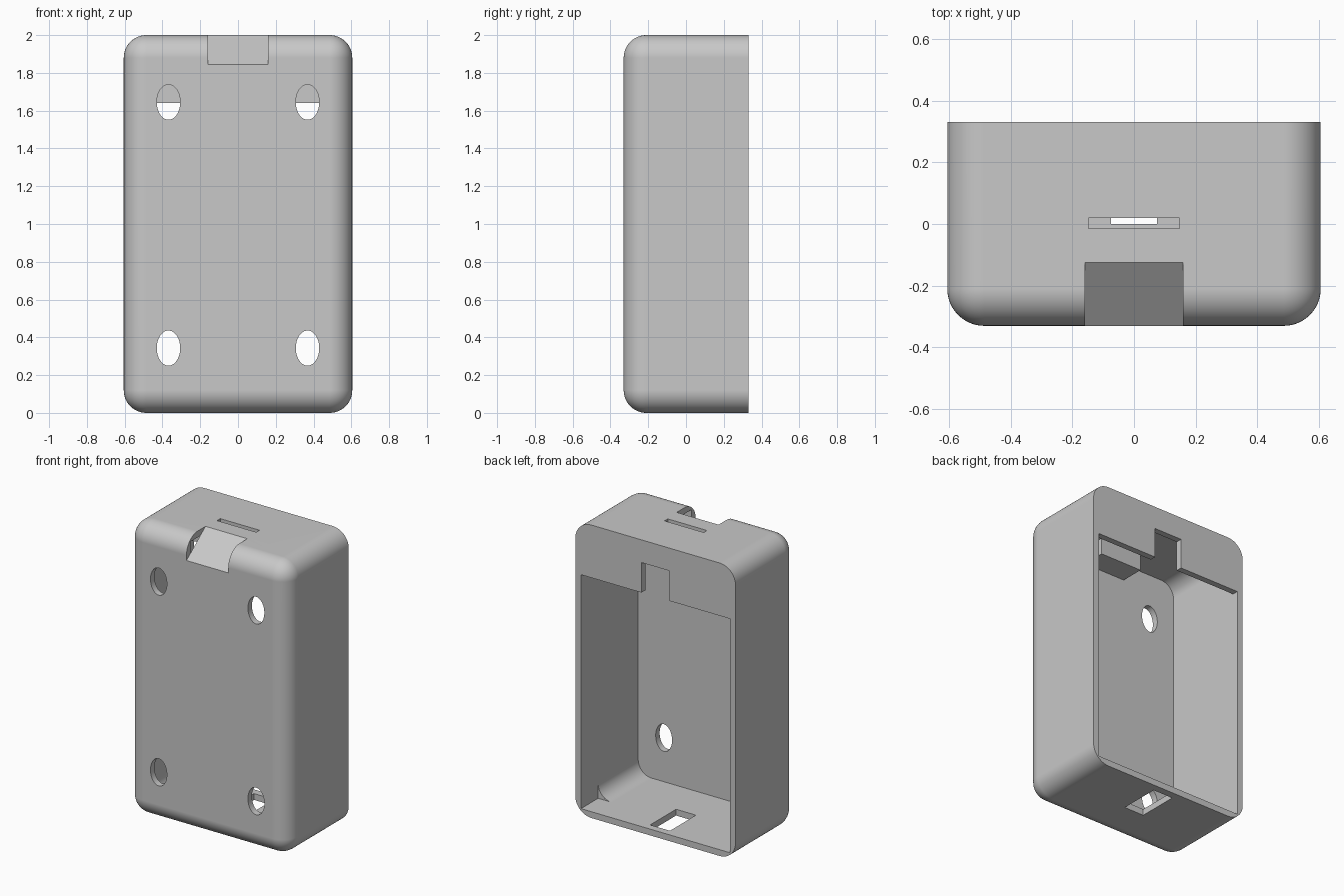
import bpy, bmesh, math
from mathutils import Matrix

old = bpy.data.objects.get("Cube")
if old:
    bpy.data.objects.remove(old, do_unlink=True)

# Overall sizes
W, D, H = 0.605, 0.33, 2.0      # half width, half depth, height
WALL, ROUND = 0.043, 0.12

grey = bpy.data.materials.new("plain grey plastic")
grey.use_nodes = True
grey.diffuse_color = (0.58, 0.58, 0.58, 1)
grey.node_tree.nodes["Principled BSDF"].inputs["Base Color"].default_value = (0.58, 0.58, 0.58, 1)


def finish(name, bm):
    bmesh.ops.recalc_face_normals(bm, faces=bm.faces)
    mesh = bpy.data.meshes.new(name)
    bm.to_mesh(mesh)
    bm.free()
    mesh.materials.append(grey)
    obj = bpy.data.objects.new(name, mesh)
    bpy.context.collection.objects.link(obj)
    return obj


def box(name, x, y, z, radius=0, rounded=None, segments=12):
    """Box from (min, max) ranges; edges accepted by the rule are rounded."""
    bm = bmesh.new()
    bmesh.ops.create_cube(bm, size=1)
    for v in bm.verts:
        v.co = [lo + (c + 0.5) * (hi - lo) for c, (lo, hi) in zip(v.co, (x, y, z))]
    if rounded:
        edges = [e for e in bm.edges if rounded(*e.verts)]
        bmesh.ops.bevel(bm, geom=edges, offset=radius, segments=segments,
                        profile=0.5, affect='EDGES', clamp_overlap=True)
    return finish(name, bm)


def oval_cutter(x, z):
    bm = bmesh.new()
    bmesh.ops.create_cone(bm, cap_ends=True, segments=48, radius1=1, radius2=1, depth=1)
    bmesh.ops.rotate(bm, matrix=Matrix.Rotation(math.pi / 2, 3, 'X'), verts=bm.verts)
    bmesh.ops.scale(bm, vec=(0.062, 0.2, 0.093), verts=bm.verts)
    bmesh.ops.translate(bm, vec=(x, -D, z), verts=bm.verts)
    return finish("mount_hole_cutter", bm)


def activate(obj):
    bpy.ops.object.select_all(action='DESELECT')
    obj.select_set(True)
    bpy.context.view_layer.objects.active = obj


def cut(target, cutter):
    cutter.hide_render = True
    mod = target.modifiers.new("cut", 'BOOLEAN')
    mod.operation, mod.solver, mod.object = 'DIFFERENCE', 'EXACT', cutter
    activate(target)
    bpy.ops.object.modifier_apply(modifier=mod.name)
    bpy.data.objects.remove(cutter, do_unlink=True)


# Outer case: every edge rounded except those around the flat back
case = box("case_shell", (-W, W), (-D, D), (0, H), ROUND,
           lambda a, b: not (a.co.y > 0 and b.co.y > 0))

inner_x = (-W + WALL, W - WALL)
inner_z = (WALL, H - WALL)
plate_y, ledge_y, plate_z = D - 0.042, 0.145, 1.64

# Deep cavity with rounded corners, then the square-cornered rear section
cut(case, box("cavity_cutter", inner_x, (-D + WALL, 0.2), inner_z, 0.1,
              lambda a, b: abs(a.co.y - b.co.y) > 0.1))
cut(case, box("rear_cutter", inner_x, (ledge_y, plate_y), inner_z))
# Rear opening below the top back plate, and the notch in that plate
cut(case, box("opening_cutter", inner_x, (ledge_y, D + 0.05), (WALL, plate_z)))
cut(case, box("plate_notch_cutter", (-0.105, 0.105), (ledge_y, D + 0.05), (1.5, 1.845)))

# Oval mounting holes in the front
for side in (-1, 1):
    for z in (0.343, 1.645):
        cut(case, oval_cutter(side * 0.368, z))

# Thin slot in the top and the port in the floor
cut(case, box("top_slot_cutter", (-0.148, 0.148), (-0.015, 0.02), (1.9, 2.1)))
cut(case, box("floor_port_cutter", (-0.075, 0.075), (0, 0.28), (-0.1, 0.1)))

# Notch over the upper front edge
ramp_x, ramp_y, ramp_z = 0.158, -0.125, 1.845
cut(case, box("front_notch_cutter", (-ramp_x, ramp_x), (-0.5, ramp_y), (ramp_z, 2.2)))

activate(case)
bpy.ops.object.shade_smooth_by_angle(angle=math.radians(30))
weighted = case.modifiers.new("even shading", 'WEIGHTED_NORMAL')
weighted.keep_sharp = True

# Sloped wedge filling the notch
bm = bmesh.new()
profile = [(-D, ramp_z), (ramp_y, ramp_z), (ramp_y, H)]
face = bm.faces.new([bm.verts.new((-ramp_x, y, z)) for y, z in profile])
extruded = bmesh.ops.extrude_face_region(bm, geom=[face])["geom"]
bmesh.ops.translate(bm, vec=(2 * ramp_x, 0, 0),
                    verts=[g for g in extruded if isinstance(g, bmesh.types.BMVert)])
finish("front_ramp", bm)
